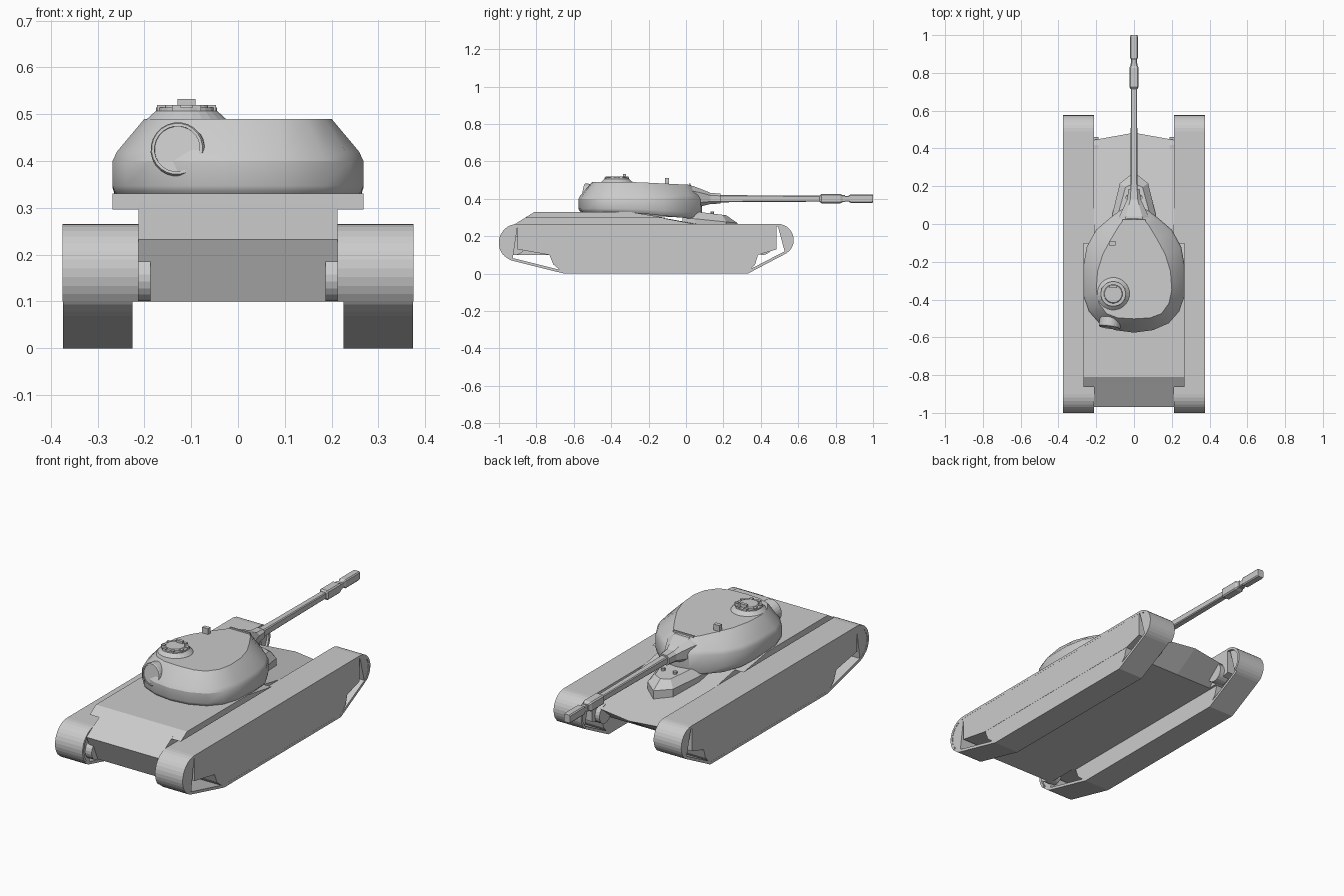
import bpy, bmesh
from math import sin, cos, pi, radians
from mathutils import Vector

if "Cube" in bpy.data.objects:
    bpy.data.objects.remove(bpy.data.objects["Cube"])


def loft(name, rings, caps=True, closed=False):
    """Skin a list of equal-length vertex rings into one object."""
    bm = bmesh.new()
    vs = [[bm.verts.new(p) for p in r] for r in rings]
    n = len(rings[0])
    pairs = list(zip(vs, vs[1:])) + ([(vs[-1], vs[0])] if closed else [])
    for a, b in pairs:
        for i in range(n):
            j = (i + 1) % n
            bm.faces.new((a[i], a[j], b[j], b[i]))
    if caps and not closed:
        bm.faces.new(vs[0])
        bm.faces.new(vs[-1])
    bmesh.ops.recalc_face_normals(bm, faces=bm.faces)
    me = bpy.data.meshes.new(name)
    bm.to_mesh(me)
    bm.free()
    ob = bpy.data.objects.new(name, me)
    bpy.context.collection.objects.link(ob)
    return ob


def prism(name, prof, x0, x1):
    """Extrude a (y, z) side profile across x."""
    return loft(name, [[(x, y, z) for y, z in prof] for x in (x0, x1)])


def turned(name, start, axis, stations, n):
    """Lathe (distance, radius) stations along an axis."""
    axis = Vector(axis).normalized()
    u = axis.orthogonal().normalized() if abs(axis.z) > .9 else axis.cross((0, 0, 1)).normalized()
    v = axis.cross(u)
    return loft(name, [[Vector(start) + axis * d + r * (u * cos(a) + v * sin(a))
                        for a in ((k + .5) * 2 * pi / n for k in range(n))]
                       for d, r in stations])


def box(name, c, s):
    x, y, z = (v / 2 for v in s)
    return prism(name, [(c[1] - y, c[2] - z), (c[1] + y, c[2] - z),
                        (c[1] + y, c[2] + z), (c[1] - y, c[2] + z)], c[0] - x, c[0] + x)


def arc(cy, cz, r, a0, a1, n=12):
    return [(cy + r * cos(radians(a0 + (a1 - a0) * i / n)),
             cz + r * sin(radians(a0 + (a1 - a0) * i / n))) for i in range(n + 1)]


# Running gear
REAR, FRONT = (-.9, .165, .1), (.49, .18, .085)


def belt(t):
    ry, rz, rr = REAR
    fy, fz, fr = FRONT
    return (arc(fy, fz, fr - t, -60, 90) + arc(ry, rz, rr - t, 90, 253)
            + [(-.65 + t * .2, t), (.33 - t * .4, t)])


def fender(t):
    return arc(*FRONT[:2], FRONT[2] - t, -50, 90) + arc(*REAR[:2], REAR[2] - t, 90, 220)


skirt = [(-.9, .26), (-.9, .13), (-.73, .1), (.385, .1), (.485, .13), (.485, .26)]
lower = [(-.73, .101), (-.71, .05), (-.655, .004), (.325, .004), (.37, .05), (.385, .101)]
for s, side in ((1, "right"), (-1, "left")):
    xi, xo = s * .225, s * .374
    loft("track_" + side, [[(xi, *o), (xo, *o), (xo, *i), (xi, *i)]
                           for o, i in zip(belt(0), belt(.014))], closed=True)
    loft("fender_" + side, [[(s * .213, *o), (s * .375, *o), (s * .375, *i), (s * .213, *i)]
                            for o, i in zip(fender(-.001), fender(.012))])
    prism("skirt_" + side, skirt, s * .213, s * .3745)
    prism("lower_guard_" + side, lower, xi, s * .3735)
    # Half-round end plates and the drives inboard of them
    prism("rear_end_plate_" + side, arc(*REAR[:2], .093, 90, 253), xi, s * .373)
    prism("front_end_plate_" + side, arc(*FRONT[:2], .078, -60, 90), xi, s * .373)
    for end, cy in (("rear", -.912), ("front", .41)):
        turned(f"{end}_final_drive_{side}", (s * .187, cy, .15), (s, 0, 0),
               [(0, .05), (.06, .05)], 20)

# Hull with pointed nose
loft("hull", [[(x, -.81, .33), (x, -.968, .232), (x, -.91, .1), (x, .34, .1),
               (x, nose, .19), (x, -.3, .33)]
              for x, nose in ((-.213, .445), (0, .483), (.213, .445))])
prism("deck_overhang", [(-.81, .3302), (-.863, .297), (-.1, .297), (-.3, .3302)], -.268, .268)

# Driver hood
base = [(-.115, -.02), (-.115, .05), (-.075, .215), (0, .275), (.075, .215), (.115, .05), (.115, -.02)]
top = [(-.085, -.02), (-.085, .05), (-.045, .195), (0, .215), (.045, .195), (.085, .05), (.085, -.02)]
loft("driver_hood", [[(x, y, .225) for x, y in base],
                     [(x, y, .298 - y * .1) for x, y in base],
                     [(x, y, .338 - max(y, 0) * .12) for x, y in top]])
for s in (1, -1):
    turned("hood_periscope", (s * .035, .14, .31), (0, 0, 1), [(0, .012), (.023, .01)], 8)

# Cast turret
mid = [(0, -.575), (.1, -.562), (.185, -.525), (.24, -.462), (.268, -.38), (.268, -.22),
       (.25, -.12), (.2, -.03), (.13, .03), (.07, .075), (0, .085)]
roof = [(0, -.502), (.085, -.497), (.145, -.475), (.185, -.42), (.2, -.35), (.193, -.25),
        (.165, -.16), (.122, -.08), (.08, -.01), (.055, .022), (0, .025)]


def full(half):
    return half + [(-x, y) for x, y in half[-2:0:-1]]


def drop(y):
    return max(0, y + .28)


M = full(mid)
turret = loft("turret", [
    [(x * .955, -.25 + (y + .25) * .955, .326 - .1 * drop(y)) for x, y in M],
    [(x * .985, -.25 + (y + .25) * .985, .336 - .1 * drop(y)) for x, y in M],
    [(x, y, .347 - .06 * drop(y)) for x, y in M],
    [(x, y, .40) for x, y in M],
    [(x * .965, -.25 + (y + .25) * .965, .42) for x, y in M],
    [(x, y, .49 - .05 * drop(y)) for x, y in full(roof)]])
bpy.ops.object.select_all(action='DESELECT')
turret.select_set(True)
bpy.context.view_layer.objects.active = turret
bpy.ops.object.shade_smooth_by_angle(angle=radians(28))


# Mantlet and gun
def oct_ring(y, w, z0, z1, c=.55):
    m, h = (z0 + z1) / 2, (z1 - z0) / 2
    return [(w * a, y, m + h * b) for a, b in ((1, c), (c, 1), (-c, 1), (-1, c),
                                               (-1, -c), (-c, -1), (c, -1), (1, -c))]


def gun_part(name, stations):
    loft(name, [oct_ring(y, w, .401 - h, .401 + h, .75) for y, w, h in stations])


loft("mantlet", [oct_ring(-.02, .1, .33, .475), oct_ring(.04, .078, .35, .468),
                 oct_ring(.1, .05, .365, .445), oct_ring(.13, .036, .372, .432),
                 oct_ring(.185, .03, .375, .428)])
gun_part("gun_barrel", [(.15, .02, .02), (.35, .018, .018), (.95, .015, .015)])
gun_part("bore_evacuator", [(.715, .018, .018), (.725, .025, .025), (.825, .025, .025),
                            (.837, .019, .019), (.85, .019, .019)])
gun_part("muzzle_brake", [(.868, .015, .015), (.88, .02, .023), (.992, .02, .023), (1, .018, .021)])
box("mantlet_strip", (0, .02, .477), (.12, .008, .01))

# Cupola with periscopes and hatch
cx, cy = -.11, -.37
turned("cupola", (cx, cy, .47), (0, 0, 1),
       [(0, .098), (.02, .085), (.037, .066), (.044, .066), (.044, .05), (.05, .046)], 24)
for k in range(8):
    a = k * pi / 4 + pi / 8
    box("cupola_periscope", (cx + .058 * cos(a), cy + .058 * sin(a), .513), (.018, .016, .013))
box("hatch_sight", (cx, cy + .04, .521), (.038, .016, .022))

# Roof sight and rear round stowage bin
box("roof_sight", (-.115, -.102, .49), (.034, .022, .044))
turned("rear_bin", (-.12, -.475, .416), (-.14, -1, .14),
       [(0, .058), (.068, .058), (.074, .055), (.074, .049), (.069, .049)], 24)
